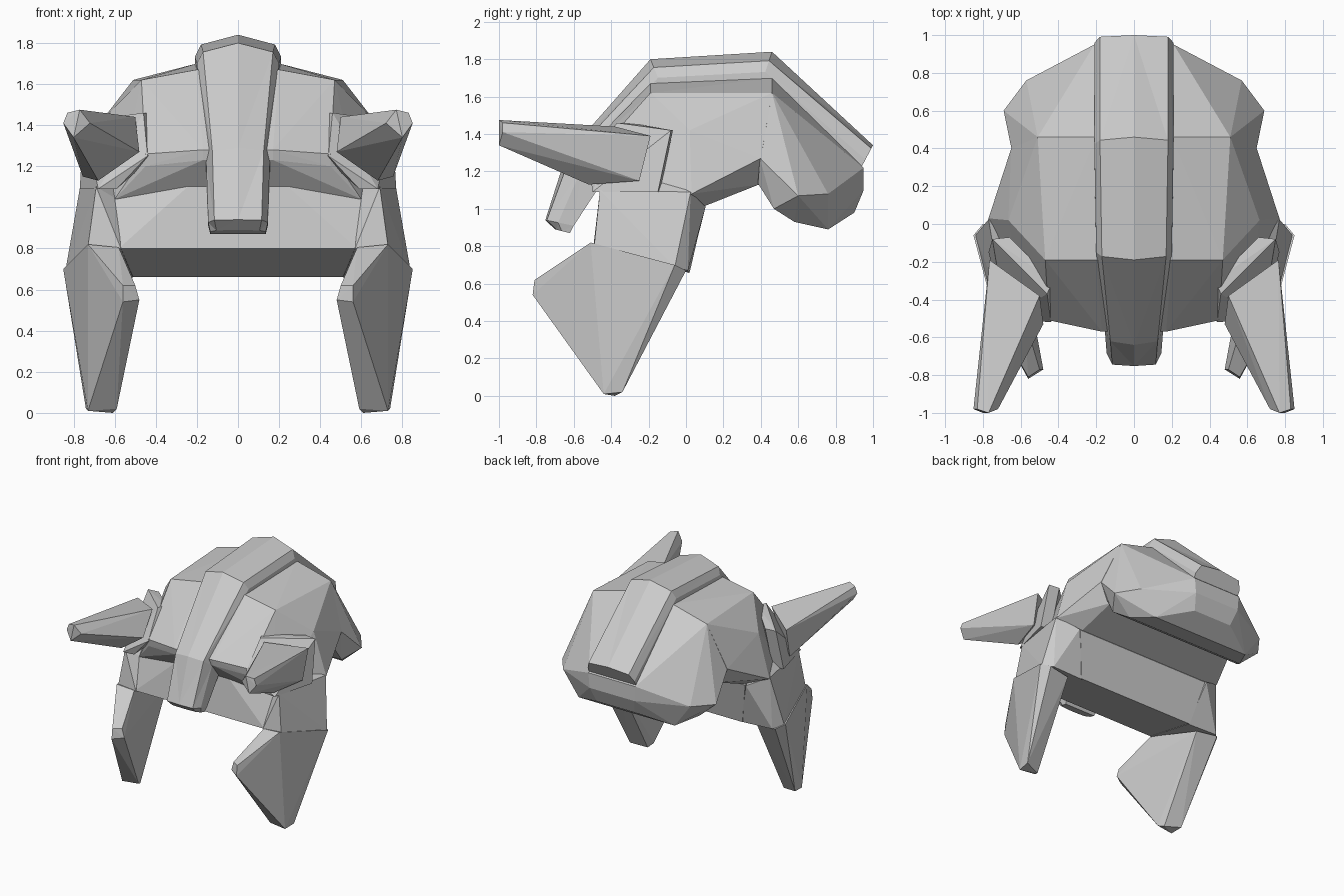
import bpy, bmesh

if "Cube" in bpy.data.objects:
    bpy.data.objects.remove(bpy.data.objects["Cube"])


def finish(name, bm):
    bmesh.ops.recalc_face_normals(bm, faces=bm.faces)
    me = bpy.data.meshes.new(name)
    bm.to_mesh(me)
    bm.free()
    ob = bpy.data.objects.new(name, me)
    bpy.context.collection.objects.link(ob)
    return ob


def hull(name, pts):
    """Faceted solid wrapped round a few corner points."""
    bm = bmesh.new()
    for p in pts:
        bm.verts.new(p)
    res = bmesh.ops.convex_hull(bm, input=bm.verts)
    junk = set(res["geom_interior"] + res["geom_unused"])
    bmesh.ops.delete(bm, geom=[g for g in junk if isinstance(g, bmesh.types.BMVert)],
                     context='VERTS')
    return finish(name, bm)


def both(pts):
    return pts + [(-x, y, z) for x, y, z in pts if x]


def pair(name, pts):
    return [hull(name + "_right", pts),
            hull(name + "_left", [(-x, y, z) for x, y, z in pts])]


def union(base, parts):
    """Merge overlapping parts into base so no inner walls remain."""
    for p in parts:
        m = base.modifiers.new("merge", 'BOOLEAN')
        m.operation, m.solver, m.object = 'UNION', 'EXACT', p
    dg = bpy.context.evaluated_depsgraph_get()
    me = bpy.data.meshes.new_from_object(base.evaluated_get(dg))
    base.modifiers.clear()
    base.data = me
    for p in parts:
        bpy.data.objects.remove(p)


# Upper shell with brow
dome = hull("helmet_shell", both([
    (.2, -.19, 1.67), (.47, -.19, 1.62), (.2, .46, 1.70), (.51, .46, 1.62),
    (.665, .02, 1.42), (.65, .4, 1.27), (.77, .03, 1.08), (.17, -.57, 1.28),
    (.45, -.51, 1.26), (.17, -.56, 1.23), (.45, -.5, 1.20),
    (.2, -.46, 1.13), (.6, -.41, 1.04), (.55, .39, 1.13), (.58, .1, 1.015)]))

# Rounded rear of the shell, overlapping the dome
bulge = hull("rear_bulge", both([
    (.2, .40, 1.69), (.2, .46, 1.70), (.51, .46, 1.62), (.648, .395, 1.27),
    (.69, .6, 1.07), (.57, .76, 1.08), (.21, .95, 1.22), (.58, .385, 1.135),
    (.6, .47, 1.0), (.53, .58, .93), (.43, .76, .89), (.17, .90, .98),
    (.2, .95, 1.1)]))

# Closed face and neck block
face = hull("face_block", both([
    (.2, -.455, 1.14), (.6, -.405, 1.05), (.58, -.49, .80), (.6, .10, 1.01),
    (.55, .05, 1.1), (.52, .02, .66), (0, .02, .67)]))

# Side walls framing the face
walls = pair("side_wall", [
    (.59, -.40, 1.04), (.69, -.46, 1.10), (.57, -.495, .80), (.73, -.49, .81),
    (.77, .025, 1.09), (.61, .105, 1.012), (.84, -.06, .69), (.78, .01, .67),
    (.51, .015, .658), (.6, -.2, 1.2)])

# Pointed cheek plates
cheeks = pair("cheek_plate", [
    (.73, -.51, .82), (.58, -.50, .805), (.85, -.06, .70), (.80, .0, .67),
    (.62, -.02, .655), (.48, -.77, .55), (.56, -.82, .54), (.56, -.81, .62),
    (.50, -.77, .62), (.59, -.43, .02), (.61, -.38, .0), (.73, -.44, .01),
    (.74, -.34, .02), (.77, -.20, .33)])

# Horn mounting plates: five-sided, thickened inwards
plate = [(.46, -.37, 1.46), (.44, -.52, 1.25), (.68, -.50, 1.09),
         (.77, -.15, 1.09), (.75, -.08, 1.42)]
plates = pair("horn_plate", plate + [(x - .09, y + .01, z) for x, y, z in plate[2:]]
              + [(x - .03, y + .07, z) for x, y, z in plate[:2]])

# Horns
horns = pair("horn", [
    (.50, -.38, 1.44), (.48, -.53, 1.27), (.68, -.52, 1.13), (.755, -.25, 1.15),
    (.765, -.19, 1.39), (.80, -.78, 1.43), (.72, -.98, 1.41), (.80, -1.0, 1.34),
    (.85, -.98, 1.41), (.83, -.98, 1.46), (.77, -1.0, 1.475)])

# Central crest: stations of (outer y, outer z, inner y, inner z, half width, bevel)
stations = [(-.70, .89, -.62, .87, .135, .1), (-.752, .94, -.60, .91, .145, .05),
            (-.64, 1.29, -.45, 1.14, .155, .1), (-.19, 1.80, -.10, 1.58, .20, .2),
            (.46, 1.84, .38, 1.60, .21, .2), (1.0, 1.34, .91, 1.17, .21, .1)]
bm = bmesh.new()
rings = []
for oy, oz, iy, iz, w, bev in stations:
    half = [(w, 1.0), (w, .45), (w - .03, bev)]
    prof = half + [(0, 0)] + [(-x, t) for x, t in reversed(half)]
    rings.append([bm.verts.new((x, oy + (iy - oy) * t, oz + (iz - oz) * t))
                  for x, t in prof])
for a, b in zip(rings, rings[1:]):
    n = len(a)
    for i in range(n):
        j = (i + 1) % n
        bm.faces.new((a[i], a[j], b[j], b[i]))
bm.faces.new(rings[0])
bm.faces.new(rings[-1])
bmesh.ops.triangulate(bm, faces=bm.faces)
crest = finish("crest", bm)

# Fuse everything that overlaps into one clean shell
union(dome, [bulge, face] + walls + [crest] + cheeks + plates + horns)
